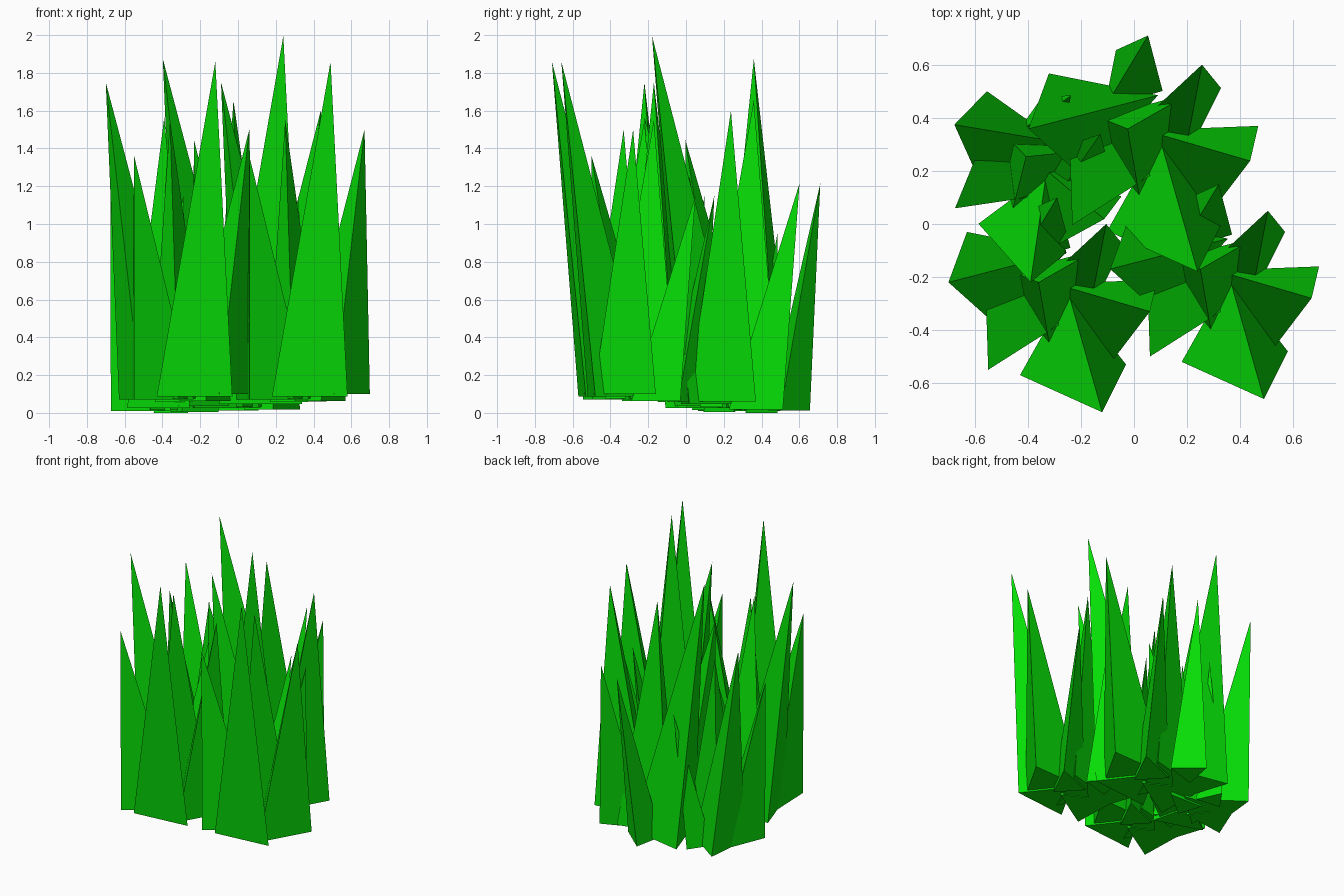
import bpy, bmesh
from math import radians
from mathutils import Matrix, Vector

if "Cube" in bpy.data.objects:
    bpy.data.objects.remove(bpy.data.objects["Cube"])

green = bpy.data.materials.new("grass_green")
green.diffuse_color = (0.002, 0.73, 0.002, 1)
green.use_nodes = True
green.node_tree.nodes["Principled BSDF"].inputs["Base Color"].default_value = green.diffuse_color

# each blade: base height, tip (x, y, z), three base corners (x, y)
BLADES = [
    (.088, (-.12, -.71, 1.86), [(-.25, -.25), (-.43, -.57), (-.03, -.53)]),
    (.070, (-.70, -.22, 1.75), [(-.63, -.03), (-.51, -.39), (-.256, -.105)]),
    (.075, (-.36, -.22, 1.55), [(-.46, -.18), (-.315, -.48), (-.15, -.10)]),
    (.100, (.06, -.33, 1.50), [(.088, -.21), (-.30, -.225), (-.10, -.54)]),
    (.070, (-.55, -.55, 1.36), [(-.55, -.545), (-.235, -.35), (-.562, -.175)]),
    (.062, (-.105, .00, 1.15), [(-.04, -.08), (-.31, -.19), (-.17, -.34)]),
    (.058, (-.29, .10, 1.15), [(-.40, .05), (-.44, -.15), (-.24, -.09)]),
]
PIVOT = Vector((-.12, -.71, 0))


def tuft(name, pos, scale, turn):
    """One clump of leaning three-sided blades, placed by the front blade's tip."""
    m = (Matrix.Translation(pos) @ Matrix.Rotation(radians(turn), 4, 'Z')
         @ Matrix.Scale(scale, 4) @ Matrix.Translation(-PIVOT))
    bm = bmesh.new()
    for z, tip, corners in BLADES:
        base = [bm.verts.new(m @ Vector((x, y, z))) for x, y in corners]
        top = bm.verts.new(m @ Vector(tip))
        bm.faces.new(base)
        for i in range(3):
            bm.faces.new((base[i], base[(i + 1) % 3], top))
    bmesh.ops.recalc_face_normals(bm, faces=bm.faces)
    me = bpy.data.meshes.new(name)
    bm.to_mesh(me)
    bm.free()
    me.materials.append(green)
    bpy.context.collection.objects.link(bpy.data.objects.new(name, me))


# four copies of the clump
tuft("grass_tuft_front_left", (-.12, -.71, 0), 1, 0)
tuft("grass_tuft_front_right", (.49, -.66, 0), 1, 0)
tuft("grass_tuft_back_right", (.24, -.18, -.05), 1.1, 0)
tuft("grass_tuft_back_left", (-.39, -.22, -.05), .87, -24)
